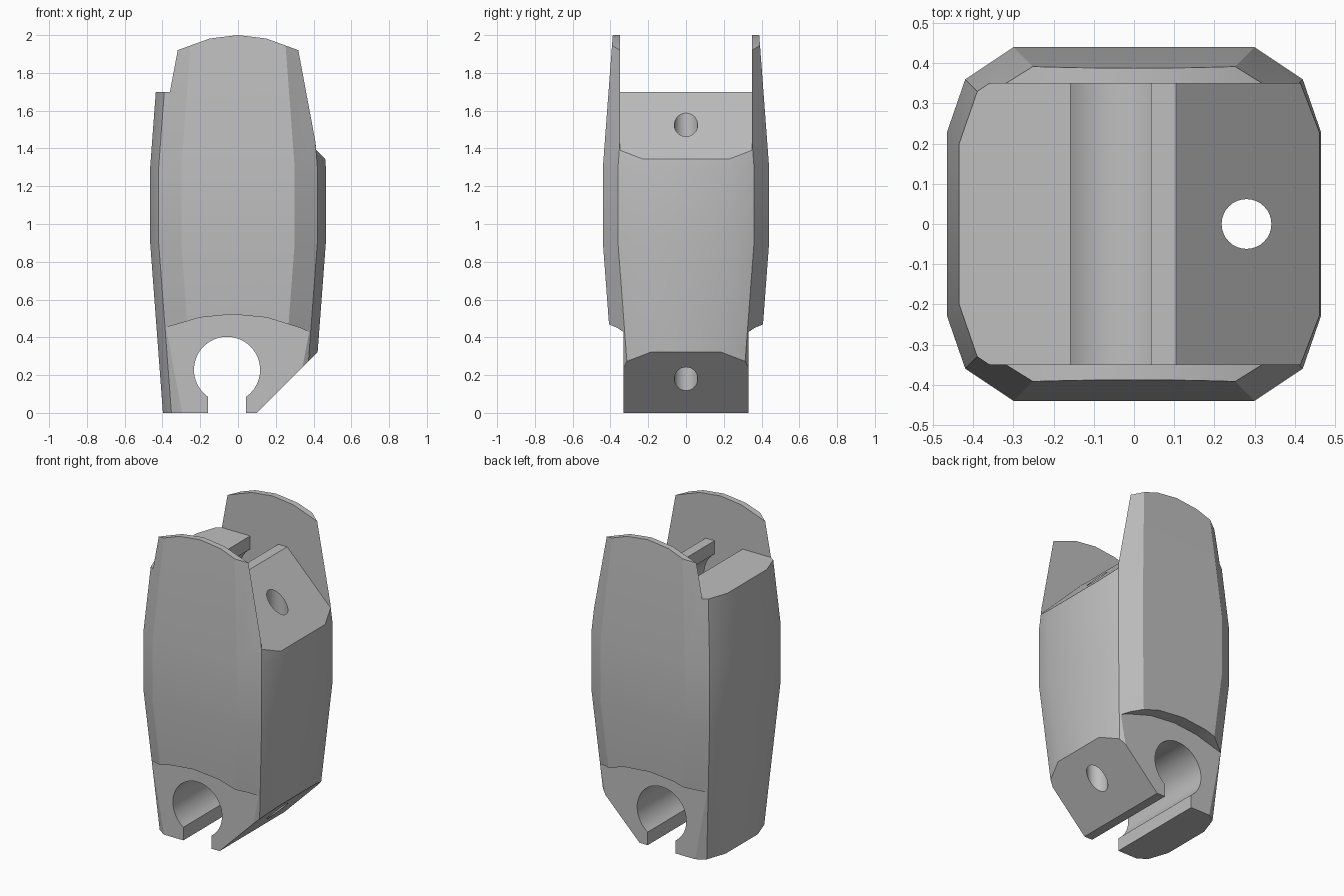
import bpy, bmesh, math

cube = bpy.data.objects.get("Cube")
if cube:
    bpy.data.objects.remove(cube, do_unlink=True)

grey = bpy.data.materials.new("plain_grey")
grey.use_nodes = True
colour = (0.52, 0.52, 0.52, 1)
grey.diffuse_color = colour
grey.node_tree.nodes["Principled BSDF"].inputs["Base Color"].default_value = colour


def loft(name, rings):
    """Skin a closed solid through rings with equal point counts."""
    bm = bmesh.new()
    loops = [[bm.verts.new(p) for p in ring] for ring in rings]
    n = len(loops[0])
    for a, b in zip(loops, loops[1:]):
        for i in range(n):
            j = (i + 1) % n
            bm.faces.new((a[i], a[j], b[j], b[i]))
    bm.faces.new(loops[0])
    bm.faces.new(loops[-1])
    bmesh.ops.recalc_face_normals(bm, faces=bm.faces)
    mesh = bpy.data.meshes.new(name)
    bm.to_mesh(mesh)
    bm.free()
    mesh.materials.append(grey)
    ob = bpy.data.objects.new(name, mesh)
    bpy.context.collection.objects.link(ob)
    return ob


def prism(name, profile, y0, y1):
    """Extrude an x-z profile along y."""
    return loft(name, [[(x, y, z) for x, z in profile] for y in (y0, y1)])


def cut(target, cutter):
    mod = target.modifiers.new("cut", "BOOLEAN")
    mod.operation = "DIFFERENCE"
    mod.solver = "EXACT"
    mod.object = cutter
    cutter.hide_render = True
    bpy.context.view_layer.objects.active = target
    bpy.ops.object.modifier_apply(modifier=mod.name)
    bpy.data.objects.remove(cutter, do_unlink=True)


def keyhole(cx, cz, r, half, mouth, up):
    """Round socket with a slot opening up (1) or down (-1)."""
    a = math.asin(half / r)
    steps = 48
    pts = []
    for i in range(steps + 1):
        t = a + (2 * math.pi - 2 * a) * i / steps
        pts.append((cx + r * math.sin(t), cz + up * r * math.cos(t)))
    return pts + [(cx - half, mouth), (cx + half, mouth)]


# Barrel-shaped body with chamfered corners, tapering toward both ends
corner = [(0.465, 0.23), (0.42, 0.36), (0.30, 0.44)]


def section(z, inset):
    q = [(x - inset, y - inset) for x, y in corner]
    half = q + [(-x, y) for x, y in reversed(q)]
    return [(x, y, z) for x, y in half + [(-x, -y) for x, y in half]]


body = loft("link_body", [section(0, 0.0675), section(0.9, 0),
                          section(1.3, 0), section(2.05, 0.056)])

# Rounded top of the two cheeks
crown = [(-0.6, 1.78), (-0.315, 1.922), (-0.15, 1.982), (0, 2.0),
         (0.15, 1.982), (0.315, 1.922), (0.6, 1.78)]
cut(body, prism("crown_cutter", crown + [(0.6, 2.3), (-0.6, 2.3)], -1, 1))

# Pocket between the cheeks, with sloped shoulder
cut(body, prism("pocket_cutter", [(-0.8, 1.7), (0.105, 1.7), (0.8, 1.005),
                                  (0.8, 2.4), (-0.8, 2.4)], -0.35, 0.35))

# Sloped underside
cut(body, prism("underside_cutter", [(0.0, -0.1), (0.8, 0.7), (0.8, -0.1)], -1, 1))

# Narrowed lower knuckle below an arched edge, front and back
arch = [(-0.6, 0.36), (-0.39, 0.45), (-0.2, 0.505), (-0.03, 0.522),
        (0.15, 0.505), (0.33, 0.45), (0.6, 0.32)]
for s in (-1, 1):
    cut(body, prism("knuckle_cutter", arch + [(0.6, -0.1), (-0.6, -0.1)],
                    s * 0.33, s))

# Hinge sockets at both ends
cut(body, prism("lower_socket_cutter",
                keyhole(-0.058, 0.228, 0.175, 0.1, -0.1, -1), -1, 1))
cut(body, prism("upper_socket_cutter",
                keyhole(-0.058, 1.472, 0.175, 0.1, 1.9, 1), -0.35, 0.35))

# Vertical cord hole
ring = [(0.28 + 0.062 * math.cos(math.tau * i / 32),
         0.062 * math.sin(math.tau * i / 32)) for i in range(32)]
cut(body, loft("cord_hole_cutter", [[(x, y, z) for x, y in ring] for z in (-0.5, 2.5)]))

bpy.ops.object.select_all(action="DESELECT")
body.select_set(True)
bpy.context.view_layer.objects.active = body
bpy.ops.object.shade_smooth_by_angle(angle=math.radians(25))
